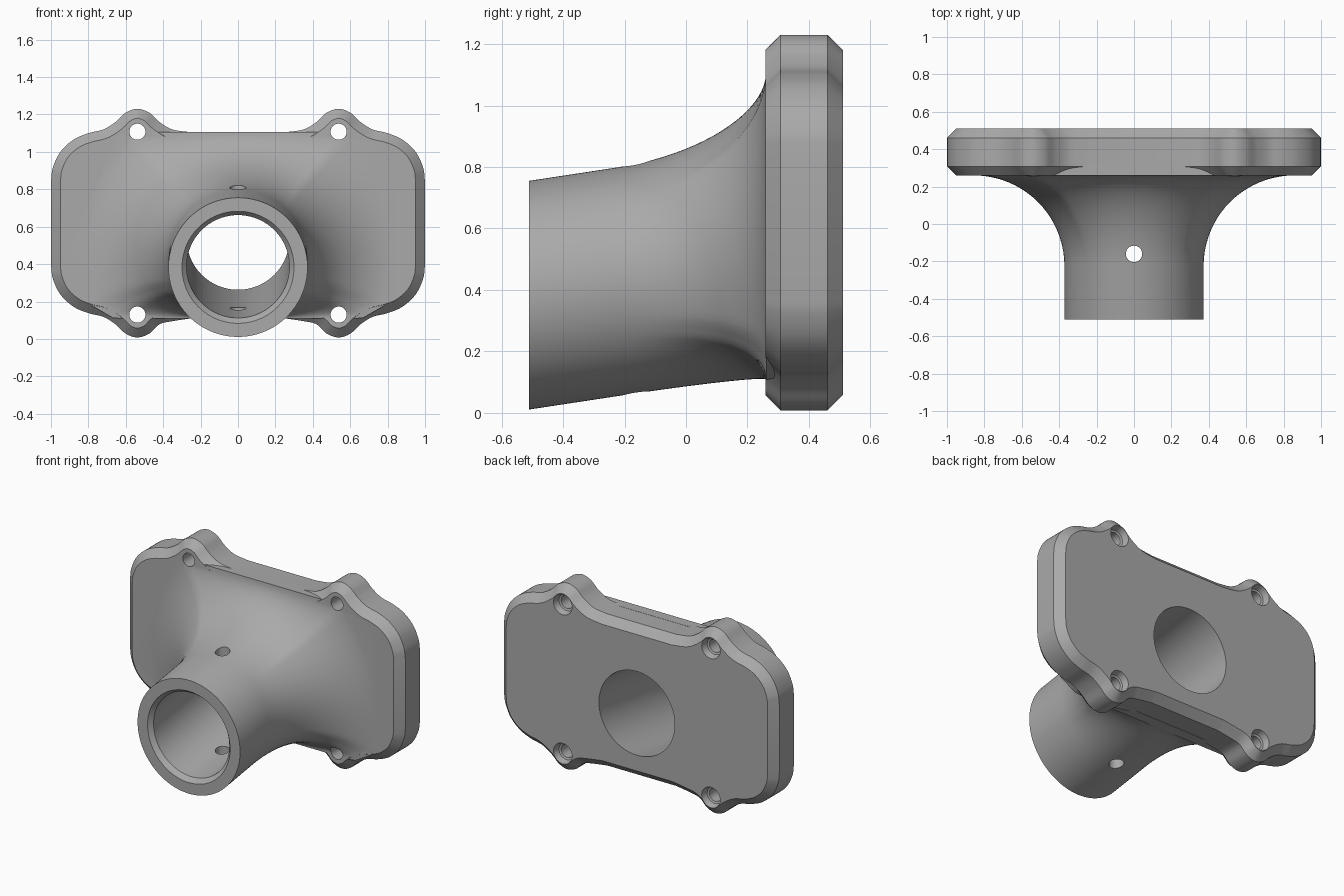
import bpy, bmesh
from math import sin, cos, pi, sqrt
from mathutils import Vector

if "Cube" in bpy.data.objects:
    bpy.data.objects.remove(bpy.data.objects["Cube"])

grey = bpy.data.materials.new("cast grey")
grey.use_nodes = True
grey.diffuse_color = (0.4, 0.4, 0.4, 1)
grey.node_tree.nodes["Principled BSDF"].inputs["Base Color"].default_value = (0.4, 0.4, 0.4, 1)

FRONT, BACK, FACE = -0.51, 0.51, 0.258   # tube mouth, rear face, flange front
CHAMFER = 0.05
TUBE_R, FILLET = 0.372, 0.485


def loft(name, rings):
    """Closed solid skinned through rings of equal point count."""
    bm = bmesh.new()
    loops = [[bm.verts.new(p) for p in ring] for ring in rings]
    for a, b in zip(loops, loops[1:]):
        for i in range(len(a)):
            j = (i + 1) % len(a)
            bm.faces.new((a[i], a[j], b[j], b[i]))
    bm.faces.new(loops[0])
    bm.faces.new(loops[-1])
    bmesh.ops.recalc_face_normals(bm, faces=bm.faces)
    mesh = bpy.data.meshes.new(name)
    bm.to_mesh(mesh)
    bm.free()
    obj = bpy.data.objects.new(name, mesh)
    obj.data.materials.append(grey)
    bpy.context.collection.objects.link(obj)
    return obj


def circle(x, y, z, r, n):
    return [(x + r * cos(2 * pi * i / n), y, z + r * sin(2 * pi * i / n)) for i in range(n)]


def axis_z(y):
    """Height of the tilted tube axis."""
    return 0.383 + 0.152 * (y - FRONT)


def combine(target, tool, operation):
    mod = target.modifiers.new(operation, "BOOLEAN")
    mod.operation, mod.object, mod.solver = operation, tool, "EXACT"
    bpy.context.view_layer.objects.active = target
    bpy.ops.object.modifier_apply(modifier=mod.name)
    bpy.data.objects.remove(tool)


def smooth_path(pts, steps=7):
    """Catmull-Rom curve through the points."""
    out = []
    ext = [pts[0] * 2 - pts[1]] + pts + [pts[-1] * 2 - pts[-2]]
    for a, b, c, d in zip(ext, ext[1:], ext[2:], ext[3:]):
        for s in range(steps):
            t = s / steps
            out.append(0.5 * (2 * b + (c - a) * t + (2 * a - 5 * b + 4 * c - d) * t ** 2
                              + (3 * b - a - 3 * c + d) * t ** 3))
    return out + [pts[-1]]


# Flange outline: one quarter with an ear, mirrored to the other three
quarter = [Vector(p) for p in [
    (0.25, 1.105), (0.35, 1.12), (0.42, 1.16), (0.475, 1.21), (0.538, 1.23),
    (0.60, 1.21), (0.655, 1.16), (0.72, 1.12), (0.80, 1.10), (0.88, 1.065),
    (0.95, 1.0), (0.99, 0.915), (1.0, 0.84)]]
lower = [Vector((p.x, 1.238 - p.y - (0.023 if p.x < 0.4 else 0))) for p in quarter]
right = smooth_path(quarter) + smooth_path(lower)[::-1]
outline = right + [Vector((-p.x, p.y)) for p in reversed(right)]


def flange_ring(y, inset):
    ring = []
    for i, p in enumerate(outline):
        t = (outline[(i + 1) % len(outline)] - outline[i - 1]).normalized()
        ring.append((p.x + t.y * inset, y, p.y - t.x * inset))
    return ring


flange = loft("flange_body", [
    flange_ring(FACE, CHAMFER), flange_ring(FACE + CHAMFER, 0),
    flange_ring(BACK - CHAMFER, 0), flange_ring(BACK, CHAMFER)])


# Tilted tube flaring into the flange, the flare limited by flat top and bottom
def flare_ring(y, f, n=144):
    ring = []
    for i in range(n):
        c, s = cos(2 * pi * i / n), sin(2 * pi * i / n)
        reach = TUBE_R + FILLET
        if s > 0:
            reach = min(reach, 0.606 / s)
        elif s < 0:
            reach = min(reach, -0.392 / s)
            diagonal = 0.5 * abs(c) - 0.866 * s
            reach = min(reach, 0.67 / diagonal)
        r = TUBE_R + (reach - TUBE_R) * f
        ring.append((r * c, y, axis_z(y) + r * s))
    return ring


rings = [flare_ring(FRONT, 0)]
start, steps = 0.26 - FILLET, 20
for k in range(steps + 1):
    a = pi / 2 * k / steps
    rings.append(flare_ring(start + FILLET * sin(a), 1 - cos(a)))
end = rings[-1]
rings.append([(x, 0.33, z) for x, y, z in end])
combine(flange, loft("flare", rings), "UNION")

# Main bore with a chamfered mouth
bore = [(FRONT - 0.03, 0.327), (FRONT + 0.027, 0.275), (BACK + 0.05, 0.275)]
combine(flange, loft("bore", [circle(0, y, axis_z(y), r, 96) for y, r in bore]), "DIFFERENCE")

# Countersunk bolt holes in the four ears
for x in (-0.538, 0.538):
    for z in (0.13, 1.108):
        steps_yr = [(0, 0.043), (0.465, 0.043), (0.47, 0.055), (BACK + 0.01, 0.07)]
        combine(flange, loft("bolt_hole", [circle(x, y, z, r, 32) for y, r in steps_yr]), "DIFFERENCE")

# Vertical cross-pin hole through both tube walls
pin = [[(x, z - 0.16, h) for x, y, z in circle(0, 0, 0, 0.044, 32)] for h in (-0.2, 1.0)]
combine(flange, loft("pin_hole", pin), "DIFFERENCE")

bpy.ops.object.select_all(action="DESELECT")
flange.select_set(True)
bpy.context.view_layer.objects.active = flange
bpy.ops.object.shade_smooth_by_angle(angle=0.5)
